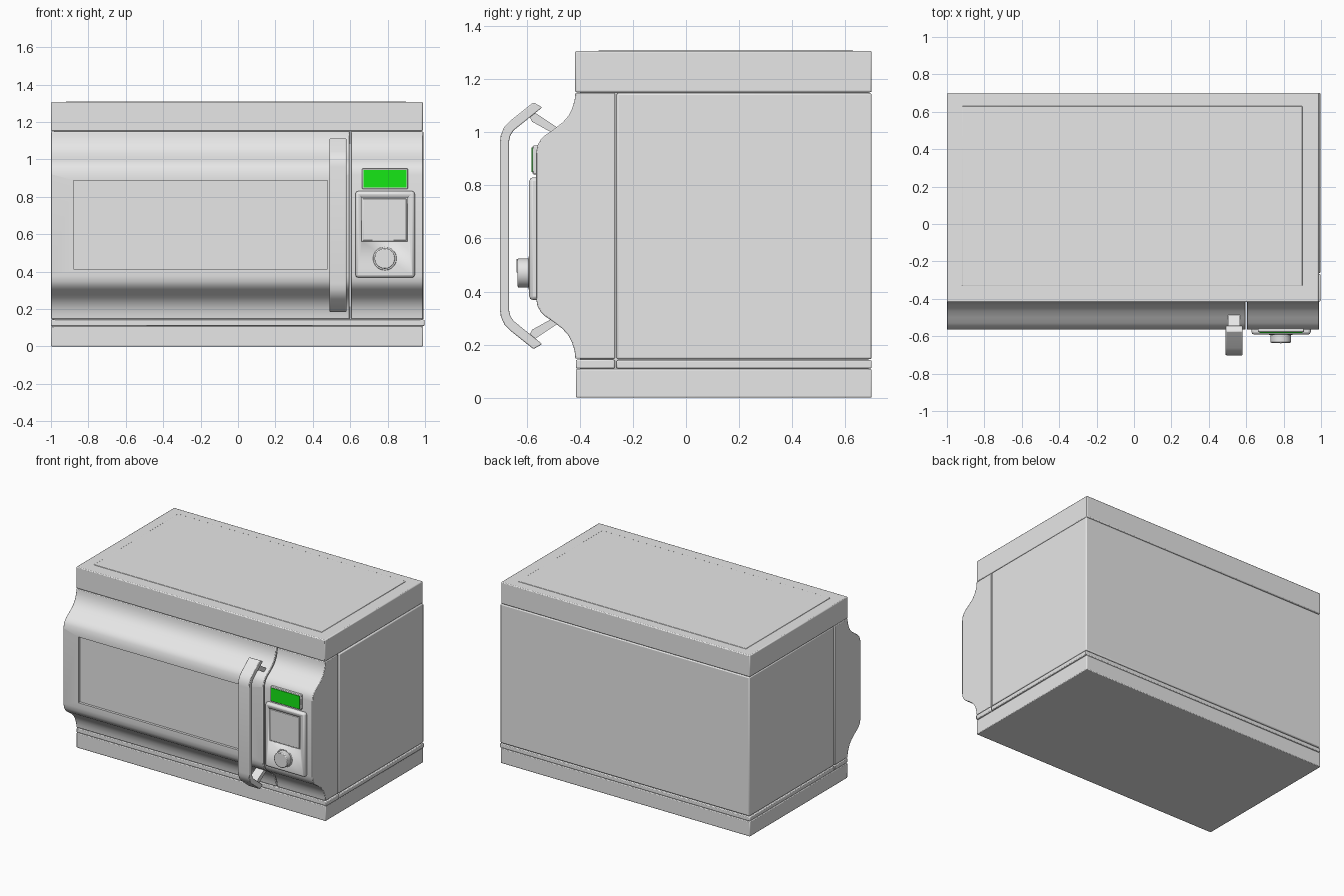
import bpy, bmesh, math
from mathutils import Vector

cube = bpy.data.objects.get("Cube")
if cube:
    bpy.data.objects.remove(cube, do_unlink=True)


def material(name, color):
    m = bpy.data.materials.new(name)
    m.use_nodes = True
    m.diffuse_color = color
    m.node_tree.nodes["Principled BSDF"].inputs["Base Color"].default_value = color
    return m


GREY = material("light grey", (0.8, 0.8, 0.8, 1))
GREEN = material("display green", (0.01, 1.0, 0.01, 1))


def finish(bm, name, mat=GREY, bevel=0.0, segments=2):
    bmesh.ops.recalc_face_normals(bm, faces=bm.faces)
    mesh = bpy.data.meshes.new(name)
    bm.to_mesh(mesh)
    bm.free()
    mesh.materials.append(mat)
    ob = bpy.data.objects.new(name, mesh)
    bpy.context.collection.objects.link(ob)
    if bevel:
        mod = ob.modifiers.new("soft edges", 'BEVEL')
        mod.width, mod.segments = bevel, segments
        mod.limit_method, mod.angle_limit = 'ANGLE', math.radians(40)
    bpy.ops.object.select_all(action='DESELECT')
    bpy.context.view_layer.objects.active = ob
    ob.select_set(True)
    bpy.ops.object.shade_smooth_by_angle(angle=math.radians(35))
    return ob


def box(name, x, y, z, mat=GREY, bevel=0.0):
    bm = bmesh.new()
    bmesh.ops.create_cube(bm, size=1)
    for v in bm.verts:
        v.co = [r[0] + (c + 0.5) * (r[1] - r[0]) for c, r in zip(v.co, (x, y, z))]
    return finish(bm, name, mat, bevel)


def extrude_x(name, points, x0, x1, bevel=0.0):
    """Extrude a closed (y, z) outline along x."""
    bm = bmesh.new()
    face = bm.faces.new([bm.verts.new((x0, y, z)) for y, z in points])
    out = bmesh.ops.extrude_face_region(bm, geom=[face])["geom"]
    moved = [v for v in out if isinstance(v, bmesh.types.BMVert)]
    bmesh.ops.translate(bm, vec=(x1 - x0, 0, 0), verts=moved)
    return finish(bm, name, GREY, bevel)


def recess(target, x, y, z):
    cutter = box(target.name + "_cutter", x, y, z)
    cutter.hide_render = True
    cutter.hide_set(True)
    mod = target.modifiers.new("recess", 'BOOLEAN')
    mod.object, mod.operation, mod.solver = cutter, 'DIFFERENCE', 'EXACT'


# Cabinet
box("base", (-1, 0.99), (-0.415, 0.7), (0, 0.108), bevel=0.005)
box("front_sill", (-1, 0.997), (-0.415, -0.268), (0.11, 0.143), bevel=0.005)
box("bottom_tray", (-1, 0.997), (-0.262, 0.7), (0.11, 0.141), bevel=0.005)
box("cabinet_body", (-0.997, 0.993), (-0.262, 0.7), (0.145, 1.148), bevel=0.007)
box("inner_core", (-0.985, 0.98), (-0.4, 0.688), (0.02, 1.2))

# Lid with a shallow pressed panel on top
box("lid", (-1, 0.988), (-0.418, 0.7), (1.151, 1.307), bevel=0.006)
box("lid_raised_panel", (-0.92, 0.9), (-0.33, 0.63), (1.3, 1.31), bevel=0.003)

# Swept front profile, mirrored about its mid height
MID = 0.648
half = [(-0.417, 1.149), (-0.42, 1.12), (-0.429, 1.09), (-0.443, 1.062),
        (-0.465, 1.037), (-0.5, 1.01), (-0.53, 0.99), (-0.548, 0.972),
        (-0.56, 0.95), (-0.565, 0.92)]
curve = half + [(y, 2 * MID - z) for y, z in reversed(half)]
outline = [(-0.268, curve[0][1])] + curve + [(-0.268, curve[-1][1])]
door = extrude_x("door", outline, -1, 0.597, 0.004)
recess(door, (-0.88, 0.478), (-0.6, -0.547), (0.413, 0.888))
box("door_window", (-0.874, 0.472), (-0.55, -0.543), (0.419, 0.882))
extrude_x("control_column", outline, 0.604, 0.99, 0.004)

# Display and control plate
box("display_frame", (0.663, 0.909), (-0.578, -0.55), (0.842, 0.95), bevel=0.004)
box("display_screen", (0.672, 0.9), (-0.582, -0.576), (0.85, 0.942), GREEN)
plate = box("control_plate", (0.628, 0.945), (-0.591, -0.55), (0.368, 0.83), bevel=0.014)
recess(plate, (0.661, 0.907), (-0.62, -0.581), (0.56, 0.796))
box("keypad", (0.667, 0.901), (-0.588, -0.575), (0.566, 0.79), bevel=0.003)


# Knob
def disc(name, radius, y0, y1, bevel):
    bm = bmesh.new()
    bmesh.ops.create_cone(bm, cap_ends=True, segments=40, radius1=radius,
                          radius2=radius, depth=y1 - y0)
    for v in bm.verts:
        v.co = Vector((0.785 + v.co.x, (y0 + y1) / 2 + v.co.z, 0.47 + v.co.y))
    return finish(bm, name, GREY, bevel)


disc("knob_collar", 0.063, -0.594, -0.58, 0.003)
disc("knob", 0.055, -0.635, -0.585, 0.005)
box("knob_pointer", (0.781, 0.789), (-0.639, -0.63), (0.472, 0.522))

# Handle: bent flat bar on two slanted stubs
arm = [(-0.575, 1.113), (-0.663, 1.043), (-0.685, 1.02), (-0.698, 0.99), (-0.702, 0.96)]
inner = [(-0.667, 0.965), (-0.662, 0.988), (-0.65, 1.007), (-0.542, 1.094)]


def flip(points):
    return [(y, 2 * MID - z) for y, z in reversed(points)]


bar = arm + flip(arm) + flip(inner) + inner
extrude_x("handle_bar", bar, 0.49, 0.58, 0.004)
stub = [(-0.595, 1.068), (-0.58, 1.04), (-0.49, 0.99), (-0.48, 1.015), (-0.575, 1.078)]
extrude_x("upper_handle_stub", stub, 0.503, 0.567)
extrude_x("lower_handle_stub", flip(stub), 0.503, 0.567)
